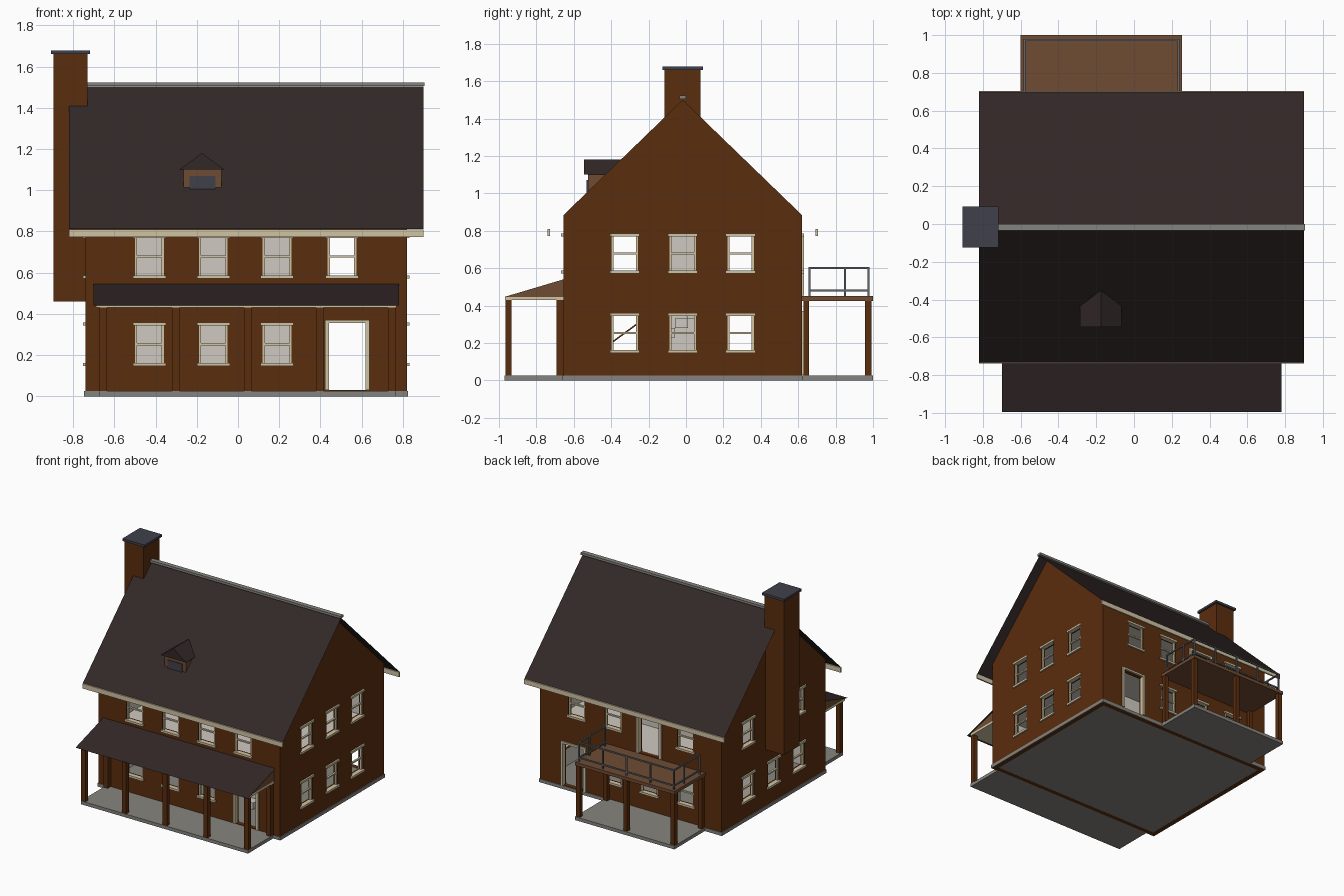
import bpy, bmesh
from math import radians
from mathutils import Matrix, Vector

cube = bpy.data.objects.get("Cube")
if cube:
    bpy.data.objects.remove(cube)


def material(name, code):
    rgb = [int(code[i:i + 2], 16) / 255 for i in (0, 2, 4)]
    color = [c / 12.92 if c < 0.04 else ((c + 0.055) / 1.055) ** 2.4 for c in rgb] + [1]
    m = bpy.data.materials.new(name)
    m.use_nodes = True
    m.diffuse_color = color
    m.node_tree.nodes["Principled BSDF"].inputs["Base Color"].default_value = color
    return m


BRICK = material("brick brown", "5a2d0e")
ROOF = material("dark shingle", "322727")
CREAM = material("cream trim", "d0c4a4")
PLASTER = material("pale plaster", "cfc9c0")
STONE = material("grey stone", "86847e")
WOOD = material("deck wood", "6f4c33")
SLATE = material("slate blue", "40404a")
METAL = material("rail grey", "62676c")


def finish(name, bm, *mats):
    mesh = bpy.data.meshes.new(name)
    bm.to_mesh(mesh)
    bm.free()
    for m in mats:
        mesh.materials.append(m)
    obj = bpy.data.objects.new(name, mesh)
    bpy.context.collection.objects.link(obj)
    return obj


def boxes(name, mat, *ranges):
    """Boxes given as x, y and z ranges."""
    bm = bmesh.new()
    for r in ranges:
        lo, hi = Vector(r[::2]), Vector(r[1::2])
        place = Matrix.Translation((lo + hi) / 2) @ Matrix.Diagonal((*(hi - lo), 1))
        bmesh.ops.create_cube(bm, size=1, matrix=place)
    return finish(name, bm, mat)


def prism(name, mat, profile, axis, lo, hi):
    """Extrude a profile along x (profile in y, z) or y (profile in x, z)."""
    bm = bmesh.new()
    at = lambda a, b, t: (t, a, b) if axis == "x" else (a, t, b)
    face = bm.faces.new([bm.verts.new(at(a, b, lo)) for a, b in profile])
    out = bmesh.ops.extrude_face_region(bm, geom=[face])["geom"]
    shift = Vector(at(0, 0, hi - lo))
    bmesh.ops.translate(bm, vec=shift, verts=[v for v in out if isinstance(v, bmesh.types.BMVert)])
    bmesh.ops.recalc_face_normals(bm, faces=bm.faces)
    return finish(name, bm, mat)


def sheet(name, mat, line, lo, hi):
    """Thin roof sheet following a line in y, z."""
    bm = bmesh.new()
    rows = [[bm.verts.new((x, y, z)) for x in (lo, hi)] for y, z in line]
    for a, b in zip(rows, rows[1:]):
        bm.faces.new((a[0], a[1], b[1], b[0]))
    return finish(name, bm, mat)


# House dimensions
CX, CY = 0.04, -0.0175
HALF_X, HALF_Y = 0.78, 0.6375
TOP, RIDGE = 0.884, 1.5
SLOPE = (RIDGE - TOP) / HALF_Y
LOW, HIGH = (0.16, 0.345), (0.585, 0.77)


def wall(name, half, dist, turn, windows, doors=(), gable=False):
    """Wall with openings, window trim and door frames, turned about the house centre."""
    holes = [(u - 0.07, u + 0.07, *z) for u, z in windows]
    holes += [(u - 0.09, u + 0.09, *z) for u, z in doors]
    us = sorted({-half, half, *(v for h in holes for v in h[:2])})
    zs = sorted({0, TOP, *(v for h in holes for v in h[2:])})
    bm = bmesh.new()
    grid = {(u, z): bm.verts.new((u, -dist, z)) for u in us for z in zs}
    for u0, u1 in zip(us, us[1:]):
        for z0, z1 in zip(zs, zs[1:]):
            u, z = (u0 + u1) / 2, (z0 + z1) / 2
            if not any(h[0] < u < h[1] and h[2] < z < h[3] for h in holes):
                bm.faces.new([grid[p] for p in ((u0, z0), (u1, z0), (u1, z1), (u0, z1))])
    if gable:
        peak = bm.verts.new((0, -dist, RIDGE))
        bm.faces.new([grid[u, TOP] for u in us] + [peak])
    bmesh.ops.delete(bm, geom=[v for v in bm.verts if not v.link_faces], context="VERTS")
    parts = [finish(name, bm, BRICK, PLASTER)]
    solid = parts[0].modifiers.new("thickness", "SOLIDIFY")
    solid.thickness, solid.offset, solid.material_offset = 0.035, -1, 1

    trim, out, back = [], -dist - 0.012, -dist + 0.02
    for u, (z0, z1) in windows:
        for z in (z0 - 0.006, z1 + 0.006):
            trim.append((u - 0.08, u + 0.08, out, back, z - 0.008, z + 0.008))
        for s in (-0.065, 0.065):
            trim.append((u + s - 0.006, u + s + 0.006, -dist + 0.005, back, z0, z1))
        mid = (z0 + z1) / 2
        trim.append((u - 0.07, u + 0.07, -dist + 0.005, back, mid - 0.005, mid + 0.005))
    for u, (z0, z1) in doors:
        for s in (-0.098, 0.098):
            trim.append((u + s - 0.01, u + s + 0.01, out, back, z0, z1))
        trim.append((u - 0.108, u + 0.108, out, back, z1, z1 + 0.015))
    parts.append(boxes(name + "_trim", CREAM, *trim))
    for p in parts:
        p.matrix_world = Matrix.Translation((CX, CY, 0)) @ Matrix.Rotation(radians(turn), 4, "Z")


# Outer walls
cols = (-0.47, -0.16, 0.15)
sides = (-0.31, 0, 0.31)
wall("front_wall", HALF_X, HALF_Y, 0,
     [(u, z) for u in cols for z in (LOW, HIGH)] + [(0.465, HIGH)], [(0.49, (0.03, 0.355))])
wall("back_wall", HALF_X, HALF_Y, 180,
     [(-0.465, HIGH), (-0.15, HIGH), (0.47, HIGH)] + [(-u, LOW) for u in cols],
     [(-0.49, (0.03, 0.355)), (0.16, (0.455, 0.755))])
wall("left_gable_wall", HALF_Y, HALF_X, 90, [(u, z) for u in sides for z in (LOW, HIGH)], gable=True)
wall("right_gable_wall", HALF_Y, HALF_X, -90,
     [(u, LOW) for u in sides] + [(-0.31, HIGH), (0.31, HIGH)], gable=True)

# Foundation, floors and interior
X0, X1, Y0, Y1 = CX - HALF_X, CX + HALF_X, CY - HALF_Y, CY + HALF_Y
IN = (X0 + 0.034, X1 - 0.034, Y0 + 0.034, Y1 - 0.034)
E = 0.006
boxes("foundation", STONE, (*IN, 0.001, 0.028),
      (X0 - E, X1 + E, Y0 - E, Y0, 0, 0.026), (X0 - E, X1 + E, Y1, Y1 + E, 0, 0.026),
      (X0 - E, X0, Y0, Y1, 0, 0.026), (X1, X1 + E, Y0, Y1, 0, 0.026))
boxes("inner_floors", PLASTER, (*IN, 0.435, 0.455), (*IN, 0.8, 0.815))
boxes("partitions", PLASTER, (IN[0], 0.34, 0.2, 0.215, 0.028, 0.8), (0.32, 0.34, -0.14, 0.2, 0.028, 0.8))
boxes("stairs", PLASTER, *[(0.345, 0.41, -0.4 + i * 0.068, -0.33 + i * 0.068, 0.03 + i * 0.05, 0.08 + i * 0.05)
                           for i in range(8)])
prism("stair_handrail", BRICK, [(-0.4, 0.195), (-0.4, 0.205), (-0.1, 0.425), (-0.1, 0.415)], "x", 0.405, 0.412)

# Main roof
reach = 0.716
eave = RIDGE - reach * SLOPE + 0.003
sheet("main_roof", ROOF, [(CY - reach, eave), (CY, RIDGE + 0.003), (CY + reach, eave)], -0.82, 0.9)
boxes("ridge_cap", STONE, (-0.82, 0.905, CY - 0.018, CY + 0.018, 1.505, 1.523))
boxes("eave_boards", CREAM, *[(-0.82, 0.9, CY + s - E, CY + s + E, 0.772, 0.809) for s in (-reach, reach)])

# Chimney
boxes("chimney", BRICK, (-0.895, -0.73, -0.115, 0.078, 0.46, 1.66))
boxes("chimney_cap", SLATE, (-0.907, -0.717, -0.125, 0.092, 1.66, 1.678))

# Dormer
boxes("dormer", WOOD, (-0.265, -0.08, -0.525, -0.38, 0.99, 1.1))
boxes("dormer_window", SLATE, (-0.235, -0.11, -0.531, -0.524, 1.0, 1.07))
prism("dormer_roof", ROOF, [(-0.285, 1.1), (-0.065, 1.1), (-0.175, 1.18)], "y", -0.545, -0.34)

# Front porch
boxes("front_porch_floor", STONE, (-0.672, 0.765, -0.97, Y0, 0, 0.026))
boxes("front_porch_ceiling", CREAM, (-0.69, 0.77, -0.968, Y0, 0.43, 0.447))
prism("front_porch_gables", WOOD, [(-0.968, 0.447), (Y0, 0.447), (Y0, 0.54)], "x", -0.69, 0.77)
sheet("front_porch_roof", ROOF, [(-0.995, 0.441), (-0.65, 0.546)], -0.7, 0.78)
post_x = [-0.653 + i * 0.35 for i in range(5)]
boxes("front_porch_posts", BRICK,
      *[(x - 0.018, x + 0.018, -0.966, -0.932, 0.026, 0.43) for x in post_x],
      *[(x - 0.018, x + 0.018, -0.692, Y0, 0.026, 0.43) for x in (post_x[0], post_x[-1])])

# Back porch with balcony
BX0, BX1 = -0.6, 0.255
boxes("back_porch_floor", STONE, (BX0, BX1, Y1, 1, 0, 0.026))
boxes("balcony_deck", WOOD, (BX0, BX1, Y1, 1, 0.425, 0.45))
back_x = (BX0 + 0.02, (BX0 + BX1) / 2, BX1 - 0.02)
boxes("back_porch_posts", BRICK,
      *[(x - 0.017, x + 0.017, 0.958, 0.992, 0.026, 0.425) for x in back_x],
      *[(x - 0.017, x + 0.017, 0.628, 0.657, 0.026, 0.425) for x in back_x[::2]])
R = 0.005
rails = []
for z in (0.48, 0.6):
    rails.append((BX0 + 0.015, BX1 - 0.015, 0.975 - R, 0.975 + R, z - R, z + R))
    rails += [(x - R, x + R, 0.655, 0.975, z - R, z + R) for x in back_x[::2]]
for i in range(5):
    x = back_x[0] + i * (back_x[2] - back_x[0]) / 4
    rails.append((x - R, x + R, 0.975 - R, 0.975 + R, 0.45, 0.605))
rails += [(x - R, x + R, y - R, y + R, 0.45, 0.605) for x in back_x[::2] for y in (0.66, 0.85)]
boxes("balcony_railing", METAL, *rails)
